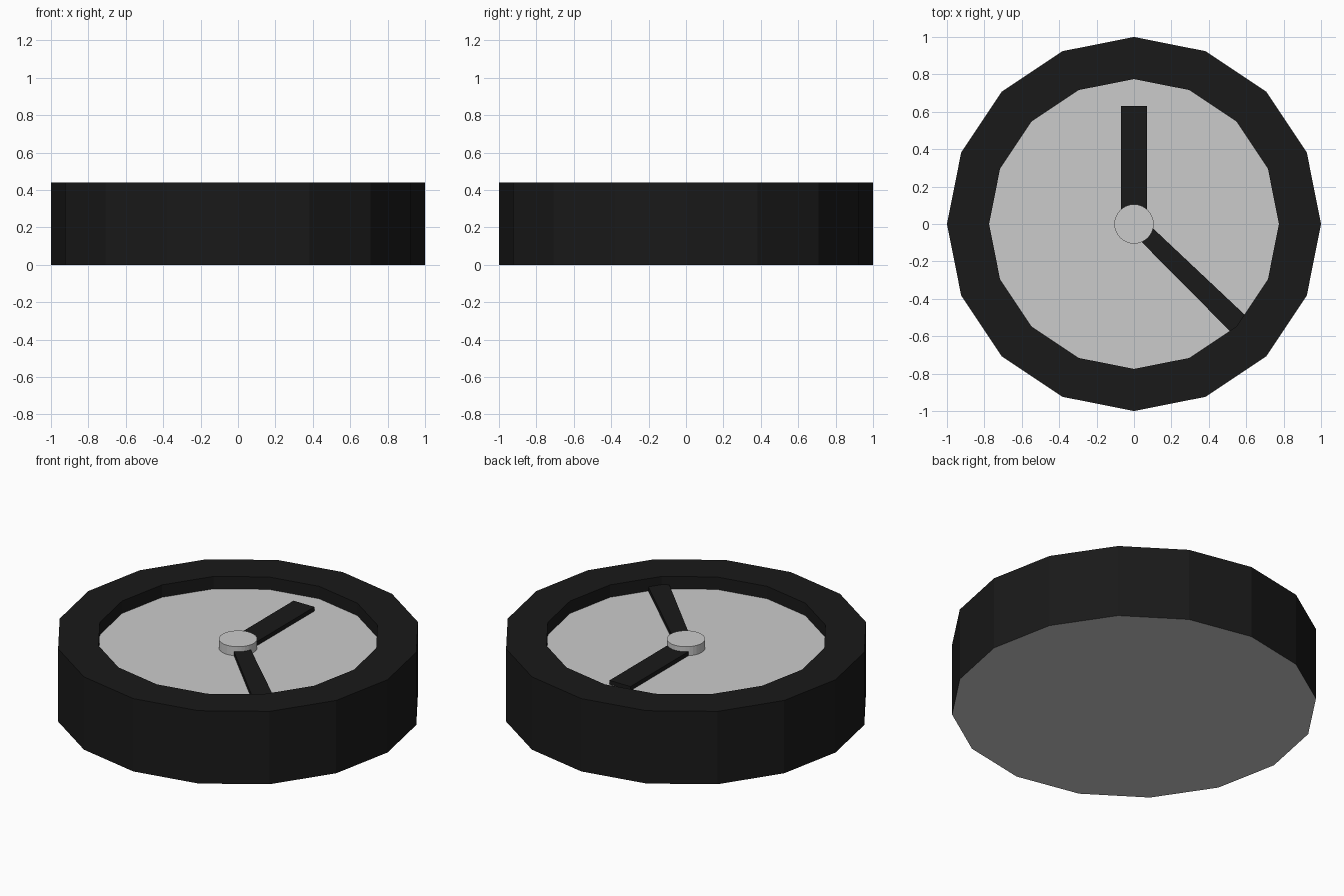
import bpy, bmesh
from math import cos, sin, tau

if "Cube" in bpy.data.objects:
    bpy.data.objects.remove(bpy.data.objects["Cube"])

SIDES = 16
HEIGHT = 0.44
FACE_Z = 0.365
INNER = 0.775

black = bpy.data.materials.new("black")
black.diffuse_color = (0.01, 0.01, 0.01, 1)
black.use_nodes = True
black.node_tree.nodes["Principled BSDF"].inputs["Base Color"].default_value = black.diffuse_color


def finish(name, bm, mat=None):
    mesh = bpy.data.meshes.new(name)
    bm.to_mesh(mesh)
    bm.free()
    ob = bpy.data.objects.new(name, mesh)
    bpy.context.collection.objects.link(ob)
    if mat:
        mesh.materials.append(mat)
    return ob


def circle(r, n):
    return [(r * cos(tau * i / n), r * sin(tau * i / n)) for i in range(n)]


def lathe(name, profile, n, mat=None):
    """Join successive (radius, z) rings with quads."""
    bm = bmesh.new()
    rings = [[bm.verts.new((x, y, z)) for x, y in circle(r, n)] for r, z in profile]
    for a, b in zip(rings, rings[1:]):
        for i in range(n):
            j = (i + 1) % n
            bm.faces.new((a[i], a[j], b[j], b[i]))
    return finish(name, bm, mat)


def plate(name, outline, z, flip=False):
    """Single flat polygon."""
    bm = bmesh.new()
    f = bm.faces.new([bm.verts.new((x, y, z)) for x, y in outline])
    if flip:
        f.normal_flip()
    return finish(name, bm)


def prism(name, outline, z0, z1, mat=None):
    """Closed extrusion of an outline."""
    bm = bmesh.new()
    lo = [bm.verts.new((x, y, z0)) for x, y in outline]
    hi = [bm.verts.new((x, y, z1)) for x, y in outline]
    bm.faces.new(lo[::-1])
    bm.faces.new(hi)
    for i in range(len(lo)):
        j = (i + 1) % len(lo)
        bm.faces.new((lo[i], lo[j], hi[j], hi[i]))
    return finish(name, bm, mat)


# Black case: outer wall, top rim, inner wall
lathe("case", [(1, 0), (1, HEIGHT), (INNER, HEIGHT), (INNER, FACE_Z)], SIDES, black)

# Grey back and recessed dial
plate("back", circle(1, SIDES), 0, flip=True)
plate("dial", circle(INNER, SIDES), FACE_Z)

# Hands
prism("upright_hand", [(-0.07, 0), (0.07, 0), (0.07, 0.63), (-0.07, 0.63)],
      FACE_Z, 0.39, black)
prism("slanted_hand", [(-0.03, -0.025), (0.53, -0.59), (0.615, -0.507), (0.045, 0.03)],
      FACE_Z, 0.39, black)

# Central hub
prism("hub", circle(0.105, 32), FACE_Z, 0.42)
